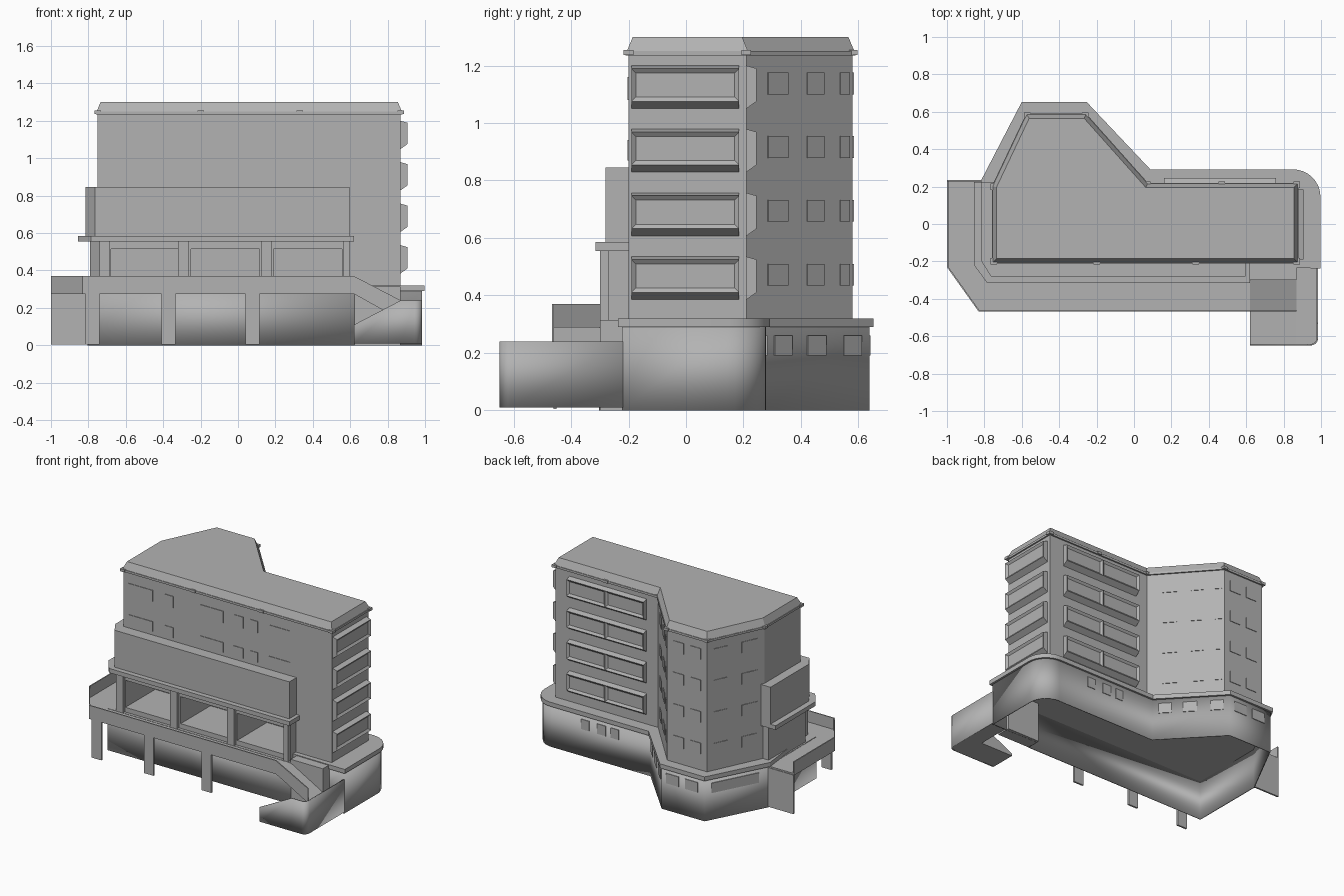
import bpy, bmesh, math
from mathutils import Vector

if "Cube" in bpy.data.objects:
    bpy.data.objects.remove(bpy.data.objects["Cube"], do_unlink=True)

grey = bpy.data.materials.new("concrete_grey")
grey.use_nodes = True
colour = (0.45, 0.45, 0.45, 1)
grey.diffuse_color = colour
grey.node_tree.nodes["Principled BSDF"].inputs["Base Color"].default_value = colour


def finish(name, bm):
    bmesh.ops.recalc_face_normals(bm, faces=bm.faces)
    mesh = bpy.data.meshes.new(name)
    bm.to_mesh(mesh)
    bm.free()
    mesh.materials.append(grey)
    ob = bpy.data.objects.new(name, mesh)
    bpy.context.collection.objects.link(ob)
    return ob


def prism(name, pts, z0, z1, top=None):
    """Vertical prism, optionally with a different top outline."""
    bm = bmesh.new()
    lo = [bm.verts.new((x, y, z0)) for x, y in pts]
    hi = [bm.verts.new((x, y, z1)) for x, y in (top or pts)]
    bm.faces.new(lo)
    bm.faces.new(hi)
    for i in range(len(pts)):
        j = (i + 1) % len(pts)
        bm.faces.new((lo[i], lo[j], hi[j], hi[i]))
    return finish(name, bm)


def box(name, x0, x1, y0, y1, z0, z1):
    return prism(name, [(x0, y0), (x1, y0), (x1, y1), (x0, y1)], z0, z1)


def wall(name, pts, closed=False, thick=0.008):
    """Thin wall along a path of (x, y, bottom, top) points."""
    bm = bmesh.new()
    lo = [bm.verts.new((x, y, a)) for x, y, a, b in pts]
    hi = [bm.verts.new((x, y, b)) for x, y, a, b in pts]
    for i in range(len(pts) - (not closed)):
        j = (i + 1) % len(pts)
        bm.faces.new((lo[i], lo[j], hi[j], hi[i]))
    ob = finish(name, bm)
    mod = ob.modifiers.new("thickness", "SOLIDIFY")
    mod.thickness, mod.offset = thick, 0
    return ob


def smooth(ob):
    bpy.ops.object.select_all(action="DESELECT")
    ob.select_set(True)
    bpy.context.view_layer.objects.active = ob
    bpy.ops.object.shade_smooth_by_angle(angle=math.radians(30))


def arc(cx, cy, r, a0, a1, n=8):
    steps = [math.radians(a0 + (a1 - a0) * i / n) for i in range(n + 1)]
    return [(cx + r * math.cos(a), cy + r * math.sin(a)) for a in steps]


def offset(pts, d):
    """Move a counter-clockwise outline outwards by d."""
    out = []
    for i, p in enumerate(pts):
        p = Vector(p)
        a = (p - Vector(pts[i - 1])).normalized()
        b = (Vector(pts[(i + 1) % len(pts)]) - p).normalized()
        na, nb = Vector((a.y, -a.x)), Vector((b.y, -b.x))
        out.append(tuple(p + (na + nb) * d / (1 + na.dot(nb))))
    return out


def windows(name, p, q, spans, rows):
    """Thin window plates on the wall from p to q, in fractions of its length."""
    p, q = Vector(p), Vector(q)
    d = (q - p).normalized()
    n = Vector((d.y, -d.x)) * 0.004
    for z0, z1 in rows:
        for s, t in spans:
            a, b = p.lerp(q, s), p.lerp(q, t)
            prism(name, [a - n, b - n, b + n, a + n], z0, z1)


def bay(name, p, q, z, panels):
    """Projecting window bay with sloped sill and recessed panes."""
    p, q = Vector(p), Vector(q)
    d = (q - p).normalized()
    n = Vector((d.y, -d.x))
    bm = bmesh.new()
    rings = []
    for i in range(panels + 1):
        c = p.lerp(q, i / panels)
        rings.append([bm.verts.new((*(c + n * o), z + h)) for o, h in
                      ((-0.01, 0), (0, 0), (0.035, 0.025), (0.035, 0.14), (0, 0.15), (-0.01, 0.15))])
    panes = []
    for r, s in zip(rings, rings[1:]):
        for k in range(6):
            m = (k + 1) % 6
            f = bm.faces.new((r[k], s[k], s[m], r[m]))
            if k == 2:
                panes.append(f)
    bm.faces.new(rings[0])
    bm.faces.new(rings[-1])
    bmesh.ops.recalc_face_normals(bm, faces=bm.faces)
    bmesh.ops.inset_individual(bm, faces=panes, thickness=0.022, depth=-0.012)
    finish(name, bm)


# Tower and tapered roof
tower = [(-0.75, -0.2), (0.87, -0.2), (0.87, 0.21), (0.07, 0.21),
         (-0.26, 0.58), (-0.57, 0.58), (-0.75, 0.2)]
main = prism("tower", tower, 0.3, 1.24)
prism("roof_cornice", offset(tower, 0.01), 1.235, 1.25)
prism("roof", offset(tower, 0.006), 1.25, 1.3, offset(tower, -0.015))
for x, y in tower + [(-0.2, -0.2), (0.33, -0.2), (0.47, 0.21)]:
    box("roof_bracket", x - 0.017, x + 0.017, y - 0.017, y + 0.017, 1.236, 1.254)

# Window bays on the end and the back
floors = [0.385, 0.607, 0.829, 1.05]
for z in floors:
    bay("end_bay", (0.87, -0.19), (0.87, 0.185), z, 1)
    bay("back_bay", (0.76, 0.21), (0.16, 0.21), z, 2)

# Flat windows on the wing and the front
rows = [(z + 0.05, z + 0.125) for z in floors]
windows("wing_window", tower[3], tower[4], [(0.2, 0.39), (0.57, 0.73), (0.88, 0.97)], rows)
windows("back_window", tower[4], tower[5], [(0.15, 0.42), (0.58, 0.85)], rows)
windows("side_window", tower[5], tower[6], [(0.12, 0.36), (0.6, 0.88)], rows)
windows("front_window", tower[0], tower[1],
        [(0.025, 0.14), (0.2, 0.24), (0.37, 0.48), (0.53, 0.575), (0.61, 0.645), (0.7, 0.8)],
        [(0.87, 0.94), (1.08, 1.16)])

# Hollow base with a rounded corner, and its cornice
back = [(0.98, -0.22)] + arc(0.85, 0.145, 0.13, 0, 90) + \
       [(0.08, 0.275), (-0.26, 0.635), (-0.59, 0.635), (-0.8, 0.23)]
outline = back + [(-0.8, -0.3), (0.62, -0.3), (0.62, -0.22)]
smooth(wall("base_wall", [(x, y, 0, 0.29) for x, y in outline], True))
prism("base_ceiling", outline, 0.275, 0.292)
smooth(prism("base_cornice", offset(back + [(-0.75, -0.2)], 0.017), 0.29, 0.32))
low = [(0.19, 0.26)]
windows("base_window", (0.85, 0.279), (0.08, 0.279), [(0.3, 0.38), (0.46, 0.55), (0.6, 0.68)], low)
windows("base_window", (0.083, 0.278), (-0.257, 0.638), [(0.08, 0.25), (0.4, 0.58), (0.75, 0.92)], low)
windows("base_window", (-0.26, 0.639), (-0.59, 0.639), [(0.1, 0.4), (0.55, 0.85)], low)
windows("base_window", (-0.594, 0.637), (-0.804, 0.232), [(0.1, 0.85)], low)

# Arcade storey with three deep recesses
storey = [(-0.79, 0.21), (-0.79, -0.2), (-0.73, -0.28), (0.59, -0.28), (0.59, 0.0), (-0.7, 0.21)]
arcade = prism("arcade", storey, 0.28, 0.56)
for x0 in (-0.68, -0.25, 0.19):
    cut = box("recess_cutter", x0, x0 + 0.365, -0.4, 0.05, 0.325, 0.515)
    cut.hide_render = True
    cut.hide_set(True)
    for ob in (main, arcade):
        mod = ob.modifiers.new("recess", "BOOLEAN")
        mod.operation, mod.object, mod.solver = "DIFFERENCE", cut, "EXACT"
for x0 in (-0.74, -0.32, 0.125, 0.565):
    box("arcade_pillar", x0, x0 + 0.055 if x0 < 0.5 else 0.6, -0.3, -0.27, 0.28, 0.56)

# Slab and solid upper parapet around the front
prism("arcade_slab", [(-0.855, 0.225), (-0.855, -0.22), (-0.785, -0.315), (0.62, -0.315),
                      (0.62, -0.19), (-0.74, -0.19), (-0.74, 0.225)], 0.555, 0.585)
prism("upper_block", [(-0.815, 0.225), (-0.815, -0.2), (-0.765, -0.28), (0.595, -0.28),
                      (0.595, -0.19), (-0.74, -0.19), (-0.74, 0.225)], 0.58, 0.845)

# Terrace with thin parapet, supports and end plate
edge = [(-0.996, 0.23), (-0.996, -0.23), (-0.83, -0.463), (0.62, -0.463)]
prism("terrace_floor", edge + [(0.62, -0.2), (-0.75, -0.2), (-0.75, 0.23)], 0.275, 0.29)
wall("terrace_parapet", [(x, y, 0.275, 0.37) for x, y in edge] + [(0.87, -0.463, 0.15, 0.24)])
for x0 in (-0.815, -0.41, 0.04):
    box("terrace_support", x0, x0 + 0.075, -0.462, -0.45, 0.005, 0.28)
box("end_plate", -1, -0.8, 0.222, 0.234, 0.005, 0.28)

# Switchback ramp: upper flight, landing and lower flight
box("ramp_ledge", 0.62, 0.87, -0.3, -0.2, 0.0, 0.315)


def flight(name, y0, y1, zs, ze, base):
    bm = bmesh.new()
    prof = [(0.62, zs), (0.87, ze), (0.87, ze - 0.015 if base is None else base),
            (0.62, zs - 0.015 if base is None else base)]
    f = bm.faces.new([bm.verts.new((x, y0, z)) for x, z in prof])
    ext = bmesh.ops.extrude_face_region(bm, geom=[f])["geom"]
    bmesh.ops.translate(bm, vec=(0, y1 - y0, 0), verts=[v for v in ext if isinstance(v, bmesh.types.BMVert)])
    finish(name, bm)


flight("upper_ramp", -0.463, -0.3, 0.29, 0.15, None)
flight("lower_ramp", -0.645, -0.463, 0.025, 0.15, 0.01)
curve = [(0.87, -0.645)] + arc(0.945, -0.61, 0.035, -90, 0, 6) + [(0.98, -0.22)]
smooth(prism("landing", curve + [(0.87, -0.22)], 0.01, 0.15))
smooth(wall("ramp_wall", [(0.62, -0.645, 0.01, 0.11)] + [(x, y, 0.01, 0.24) for x, y in curve]))
